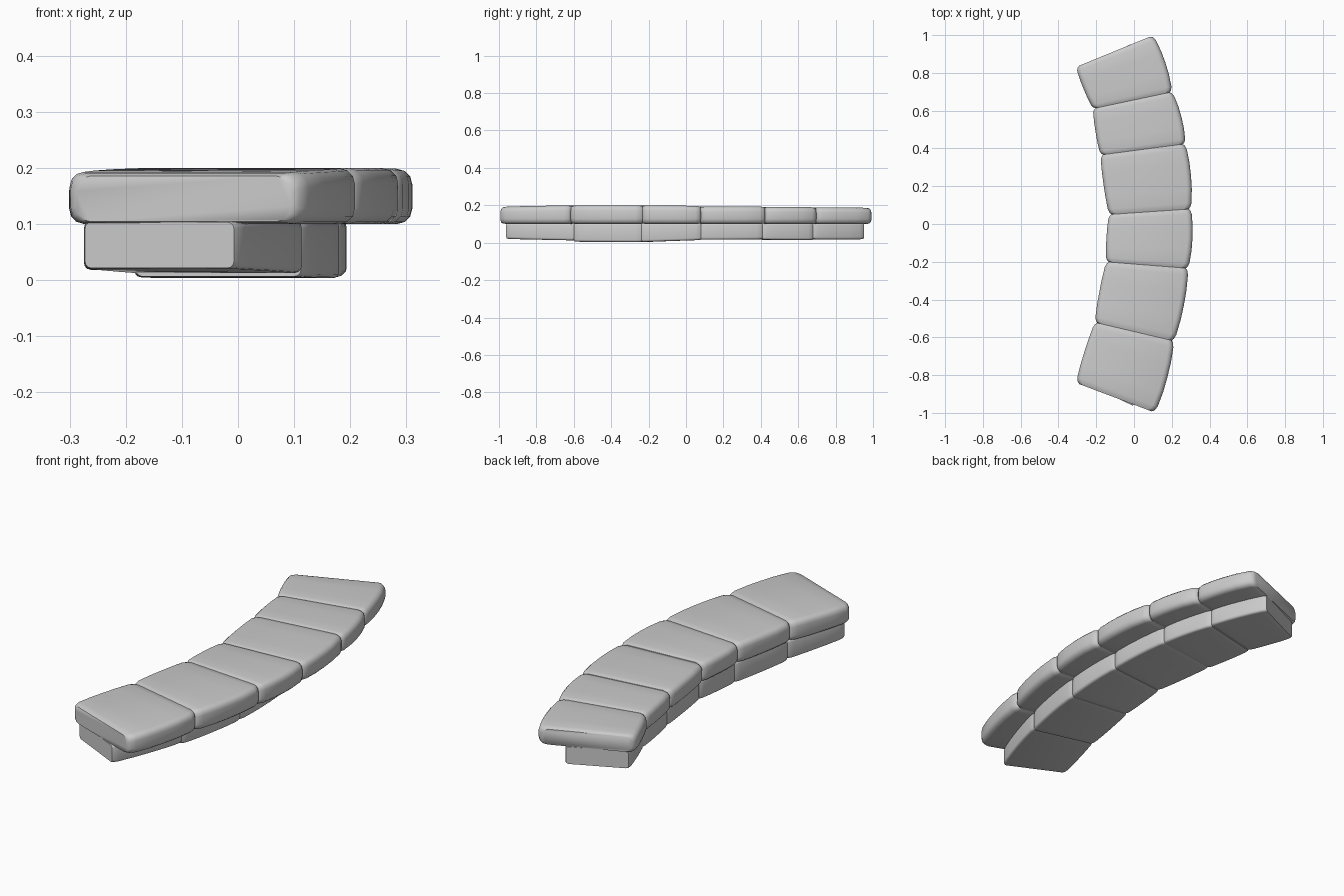
import bpy, bmesh, math
from mathutils import Vector

cube = bpy.data.objects.get("Cube")
if cube:
    bpy.data.objects.remove(cube)

stone_mat = bpy.data.materials.new("stone_grey")
stone_mat.use_nodes = True
GREY = (0.6, 0.6, 0.6, 1)
stone_mat.diffuse_color = GREY
stone_mat.node_tree.nodes["Principled BSDF"].inputs["Base Color"].default_value = GREY


def section(width, low, high, radius):
    """Rounded rectangle, as (distance from inner edge, height) pairs."""
    points = []
    corners = [(width - radius, high - radius, 0), (radius, high - radius, 90),
               (radius, low + radius, 180), (width - radius, low + radius, 270)]
    for cx, cz, start in corners:
        for step in range(4):
            a = math.radians(start + step * 30)
            points.append((cx + radius * math.cos(a), cz + radius * math.sin(a)))
    return points


def stone(name, near, far, low, high, radius, pinch, bulge):
    """Sweep a rounded section from the near joint to the far joint."""
    bm = bmesh.new()
    rings = []
    # each station: position along the stone, share of end pinch
    for t, p in [(0, 1), (0.03, 0.45), (0.09, 0.1), (0.3, 0), (0.5, 0),
                 (0.7, 0), (0.91, 0.1), (0.97, 0.45), (1, 1)]:
        inset = p * (pinch[0] if t < 0.5 else pinch[1])
        inner = Vector(near[0]).lerp(Vector(far[0]), t)
        outer = Vector(near[1]).lerp(Vector(far[1]), t)
        across = (outer - inner).normalized()
        swell = bulge * 4 * t * (1 - t)
        inner += across * (inset - swell * 0.3)
        outer += across * (swell - inset)
        z0 = low[0] + (low[1] - low[0]) * t + inset * 0.2
        z1 = high[0] + (high[1] - high[0]) * t - inset * 0.35
        ring = []
        for d, z in section((outer - inner).length, z0, z1, radius):
            spot = inner + across * d
            ring.append(bm.verts.new((spot.x, spot.y, z)))
        rings.append(ring)
    for a, b in zip(rings, rings[1:]):
        for i in range(len(a)):
            j = (i + 1) % len(a)
            bm.faces.new((a[i], a[j], b[j], b[i]))
    bm.faces.new(rings[0])
    bm.faces.new(rings[-1])
    bmesh.ops.recalc_face_normals(bm, faces=bm.faces)
    mesh = bpy.data.meshes.new(name)
    bm.to_mesh(mesh)
    bm.free()
    mesh.materials.append(stone_mat)
    obj = bpy.data.objects.new(name, mesh)
    bpy.context.collection.objects.link(obj)
    bpy.ops.object.select_all(action='DESELECT')
    obj.select_set(True)
    bpy.context.view_layer.objects.active = obj
    bpy.ops.object.shade_smooth_by_angle(angle=math.radians(50))


# joint lines as (inner point, outer point), from front end to back end
cap_joints = [((-.31, -.84), (.115, -1)), ((-.21, -.52), (.215, -.62)),
              ((-.15, -.2), (.29, -.235)), ((-.135, .05), (.305, .08)),
              ((-.18, .365), (.275, .425)), ((-.22, .61), (.205, .7)),
              ((-.31, .83), (.105, 1))]
base_joints = [((-.28, -.83), (0, -.965)), ((-.19, -.52), (.12, -.6)),
               ((-.13, -.2), (.185, -.24)), ((-.115, .05), (.19, .08)),
               ((-.16, .365), (.165, .41)), ((-.2, .61), (.1, .68)),
               ((-.28, .83), (-.01, .955))]
cap_tops = [(.193, .2), (.2, .2), (.2, .197), (.194, .194), (.192, .19), (.19, .187)]
base_lows = [(.02, .012), (.005, .003), (.004, .014), (.016, .018), (.016, .014), (.018, .018)]

for i in range(6):
    ends = (0.022 if i == 0 else 0.016, 0.022 if i == 5 else 0.016)
    # overhanging upper course
    stone(f"cap_stone_{i + 1}", cap_joints[i], cap_joints[i + 1],
          (.1, .1), cap_tops[i], .027, ends, .012)
    # narrower lower course
    stone(f"base_stone_{i + 1}", base_joints[i], base_joints[i + 1],
          base_lows[i], (.106, .106), .012, (.008, .008), .006)
